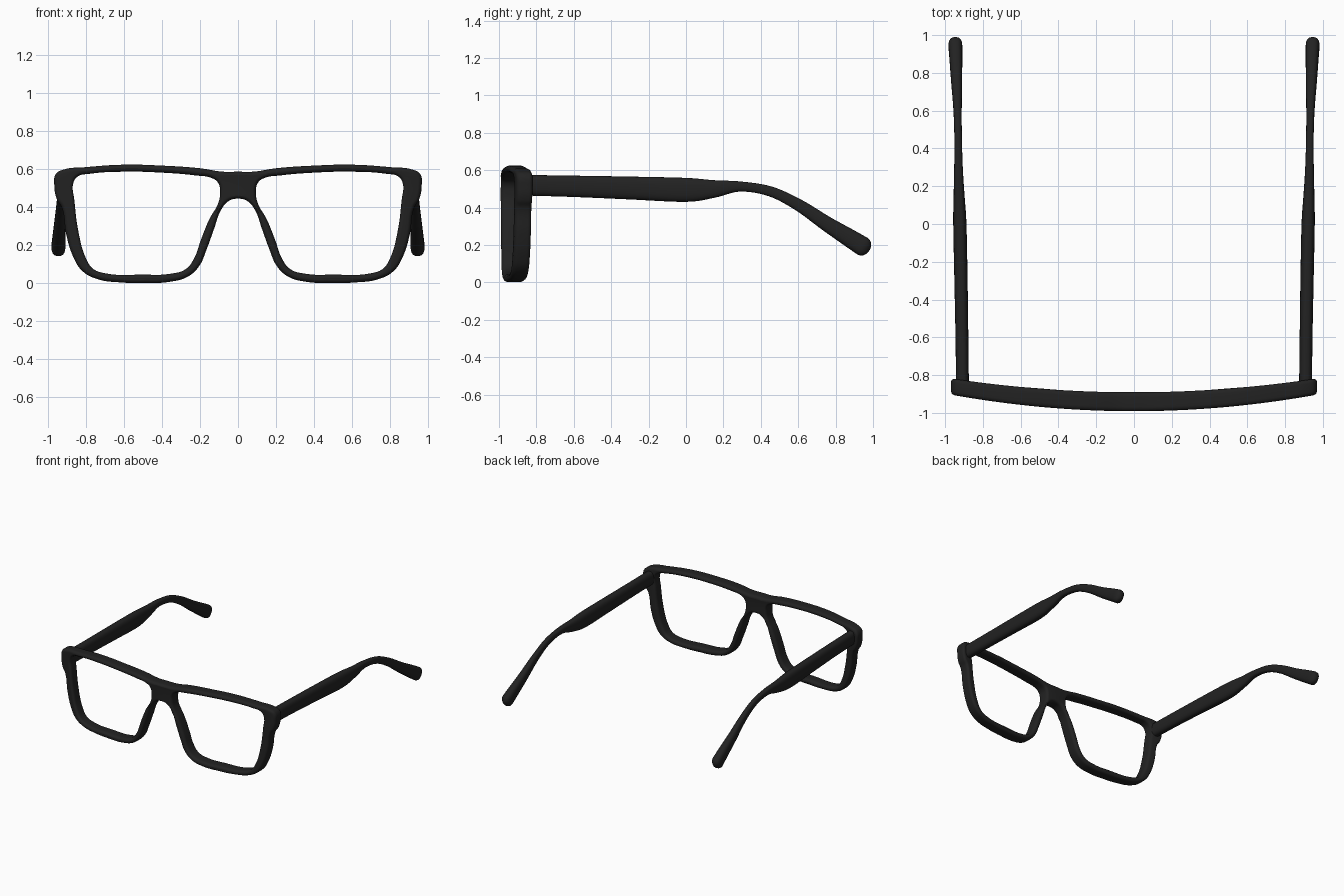
import bpy, bmesh, math
from mathutils import Vector

if "Cube" in bpy.data.objects:
    bpy.data.objects.remove(bpy.data.objects["Cube"])

black = bpy.data.materials.new("matte_black")
black.diffuse_color = (0.016, 0.016, 0.016, 1)
black.use_nodes = True
black.node_tree.nodes["Principled BSDF"].inputs["Base Color"].default_value = black.diffuse_color


def finish(obj, angle=50):
    obj.data.materials.clear()
    obj.data.materials.append(black)
    bpy.ops.object.select_all(action='DESELECT')
    obj.select_set(True)
    bpy.context.view_layer.objects.active = obj
    bpy.ops.object.shade_smooth_by_angle(angle=math.radians(angle))


# Front frame: filled outline with two lens openings (right half, x and z)
OUTER = [(0, .588), (.08, .588), (.2, .606), (.4, .62), (.6, .625), (.8, .612),
         (.925, .597), (.96, .575), (.967, .51), (.953, .44), (.928, .40),
         (.905, .26), (.868, .14), (.82, .065), (.74, .022), (.62, .005), (.5, .002),
         (.36, .008), (.265, .035), (.205, .09), (.165, .18), (.125, .29),
         (.09, .385), (.05, .433), (0, .446)]
LENS = [(.105, .53), (.14, .555), (.22, .568), (.4, .583), (.6, .588), (.78, .577),
        (.845, .562), (.868, .525), (.862, .44), (.838, .26), (.802, .135),
        (.765, .078), (.7, .053), (.5, .046), (.36, .05), (.275, .075),
        (.232, .13), (.195, .23), (.15, .34), (.105, .42), (.095, .47)]


def flip(points):
    return [(-x, z) for x, z in reversed(points)]


curve = bpy.data.curves.new("front_frame", 'CURVE')
curve.dimensions = '2D'
curve.fill_mode = 'BOTH'
curve.resolution_u = 6
curve.extrude = 0.02
curve.bevel_depth = 0.019
curve.bevel_resolution = 4
curve.offset = -0.019
for pts in (OUTER + flip(OUTER[1:-1]), LENS, flip(LENS)):
    s = curve.splines.new('BEZIER')
    s.bezier_points.add(len(pts) - 1)
    s.use_cyclic_u = True
    for bp, (x, z) in zip(s.bezier_points, pts):
        bp.co = (x, z, 0)
        bp.handle_left_type = bp.handle_right_type = 'AUTO'

helper = bpy.data.objects.new("frame_outline", curve)
bpy.context.collection.objects.link(helper)
bpy.context.view_layer.update()
mesh = bpy.data.meshes.new_from_object(helper.evaluated_get(bpy.context.evaluated_depsgraph_get()))
bpy.data.objects.remove(helper)

# Stand the frame up and wrap it backwards towards the temples
for v in mesh.vertices:
    x, z, d = v.co
    bend = (x / .96) ** 2
    v.co = (x, -.941 + .079 * bend - d / .039 * (.05 - .007 * bend), z)
bm = bmesh.new()
bm.from_mesh(mesh)
bmesh.ops.remove_doubles(bm, verts=bm.verts, dist=1e-4)
bmesh.ops.recalc_face_normals(bm, faces=bm.faces)
bm.to_mesh(mesh)
bm.free()
frame = bpy.data.objects.new("front_frame", mesh)
bpy.context.collection.objects.link(frame)
finish(frame)

# Temple stations: y, z, x, half height, half thickness
STATIONS = [(-.87, .52, .908, .055, .034), (-.6, .514, .911, .057, .034),
            (-.3, .505, .916, .061, .035), (0, .495, .922, .064, .035),
            (.15, .5, .926, .047, .029), (.29, .513, .929, .027, .023),
            (.45, .487, .931, .027, .020), (.6, .415, .934, .032, .022),
            (.75, .315, .939, .040, .029), (.87, .24, .943, .048, .034),
            (.945, .193, .946, .052, .037)]


def smooth_path(st, steps=6):
    """Catmull-Rom interpolation of the stations."""
    st = [Vector(p) for p in st]
    st = [2 * st[0] - st[1]] + st + [2 * st[-1] - st[-2]]
    out = []
    for i in range(1, len(st) - 2):
        a, b, c, d = st[i - 1:i + 3]
        for k in range(steps):
            t = k / steps
            out.append(.5 * (2 * b + (c - a) * t + (2 * a - 5 * b + 4 * c - d) * t * t
                             + (3 * b - a - 3 * c + d) * t ** 3))
    return out + [st[-2]]


def temple(name, side, n=24):
    path = smooth_path(STATIONS)
    rings = []
    for i, p in enumerate(path):
        q, r = path[max(i - 1, 0)], path[min(i + 1, len(path) - 1)]
        t = Vector((0, r[0] - q[0], r[1] - q[1])).normalized()
        rings.append((Vector((p[2], p[0], p[1])), t, p[3], p[4]))
    # Rounded ear tip
    c, t, h, w = rings[-1]
    for a in (20, 40, 58, 74, 84):
        a = math.radians(a)
        rings.append((c + t * .042 * math.sin(a), t, h * math.cos(a), w * math.cos(a)))
    bm = bmesh.new()
    loops = []
    for c, t, h, w in rings:
        up = Vector((0, -t.z, t.y))
        loop = []
        for k in range(n):
            a = 2 * math.pi * k / n
            ca, sa = math.cos(a), math.sin(a)
            co = (c + up * h * math.copysign(abs(sa) ** .75, sa)
                  + Vector((w * math.copysign(abs(ca) ** .75, ca), 0, 0)))
            co.x *= side
            loop.append(bm.verts.new(co))
        loops.append(loop)
    for a, b in zip(loops, loops[1:]):
        for k in range(n):
            j = (k + 1) % n
            bm.faces.new((a[k], a[j], b[j], b[k]))
    bm.faces.new(loops[0])
    bm.faces.new(loops[-1])
    bmesh.ops.recalc_face_normals(bm, faces=bm.faces)
    me = bpy.data.meshes.new(name)
    bm.to_mesh(me)
    bm.free()
    obj = bpy.data.objects.new(name, me)
    bpy.context.collection.objects.link(obj)
    finish(obj)


temple("right_temple", 1)
temple("left_temple", -1)
